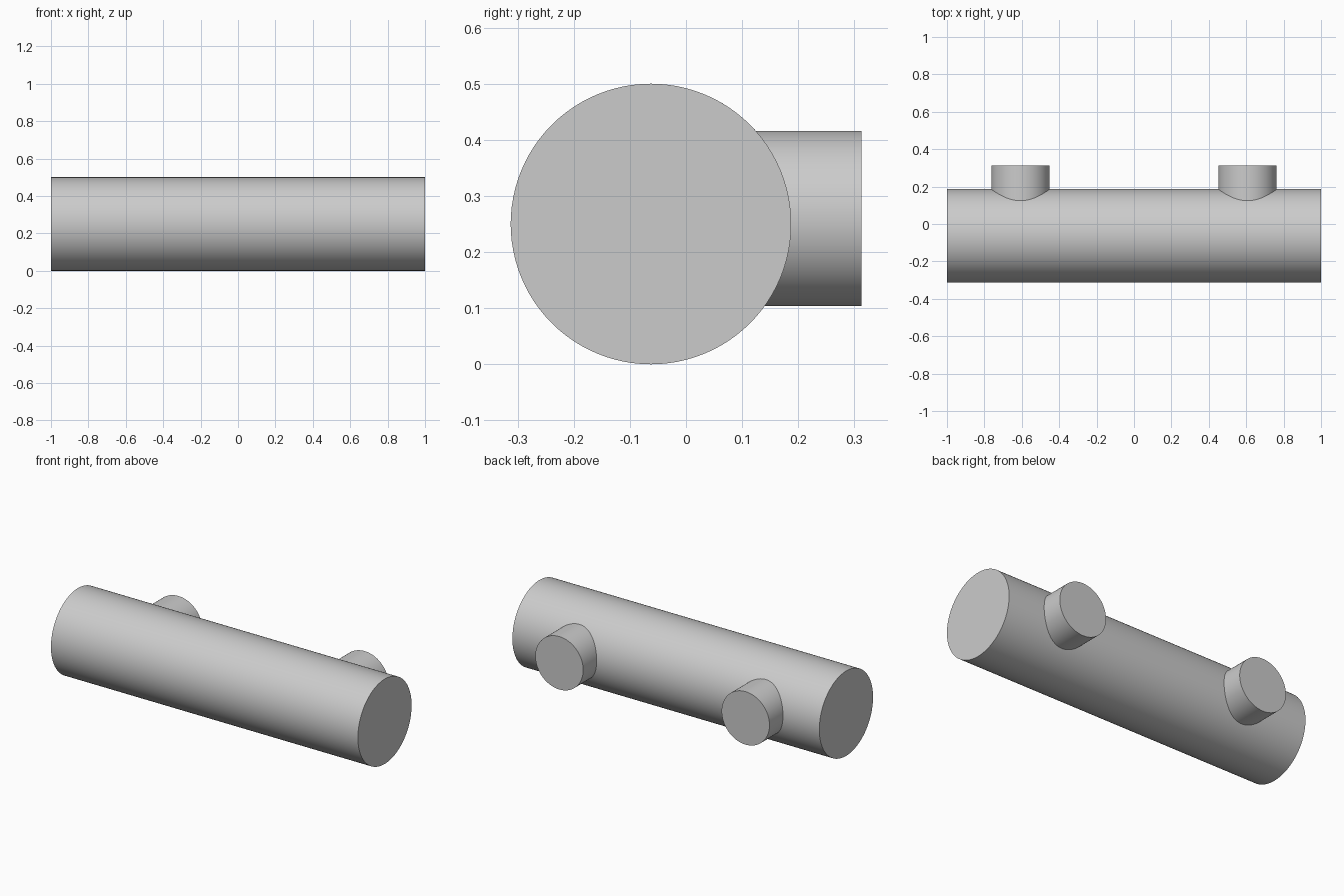
import bpy
from math import pi, radians

cube = bpy.data.objects.get("Cube")
if cube:
    bpy.data.objects.remove(cube, do_unlink=True)

# Single plain grey finish
grey = bpy.data.materials.new("light grey")
grey.use_nodes = True
colour = (0.6, 0.6, 0.6, 1)
grey.diffuse_color = colour
grey.node_tree.nodes["Principled BSDF"].inputs["Base Color"].default_value = colour


def cylinder(name, radius, length, centre, rotation):
    bpy.ops.mesh.primitive_cylinder_add(vertices=96, radius=radius, depth=length,
                                        location=centre, rotation=rotation)
    part = bpy.context.object
    part.name = name
    part.data.materials.append(grey)
    bpy.ops.object.transform_apply(location=False, rotation=True, scale=True)
    bpy.ops.object.shade_smooth_by_angle(angle=radians(30))
    return part


# Long horizontal bar
cylinder("main_bar", 0.25, 2.0, (0, -0.0625, 0.25), (0, pi / 2, 0))

# Two pegs at the back, rooted just inside the bar
root, tip = 0.1, 0.3125
for side, sign in (("left", 1), ("right", -1)):
    cylinder(side + "_peg", 0.156, tip - root,
             (sign * 0.607, (root + tip) / 2, 0.26), (pi / 2, 0, 0))
